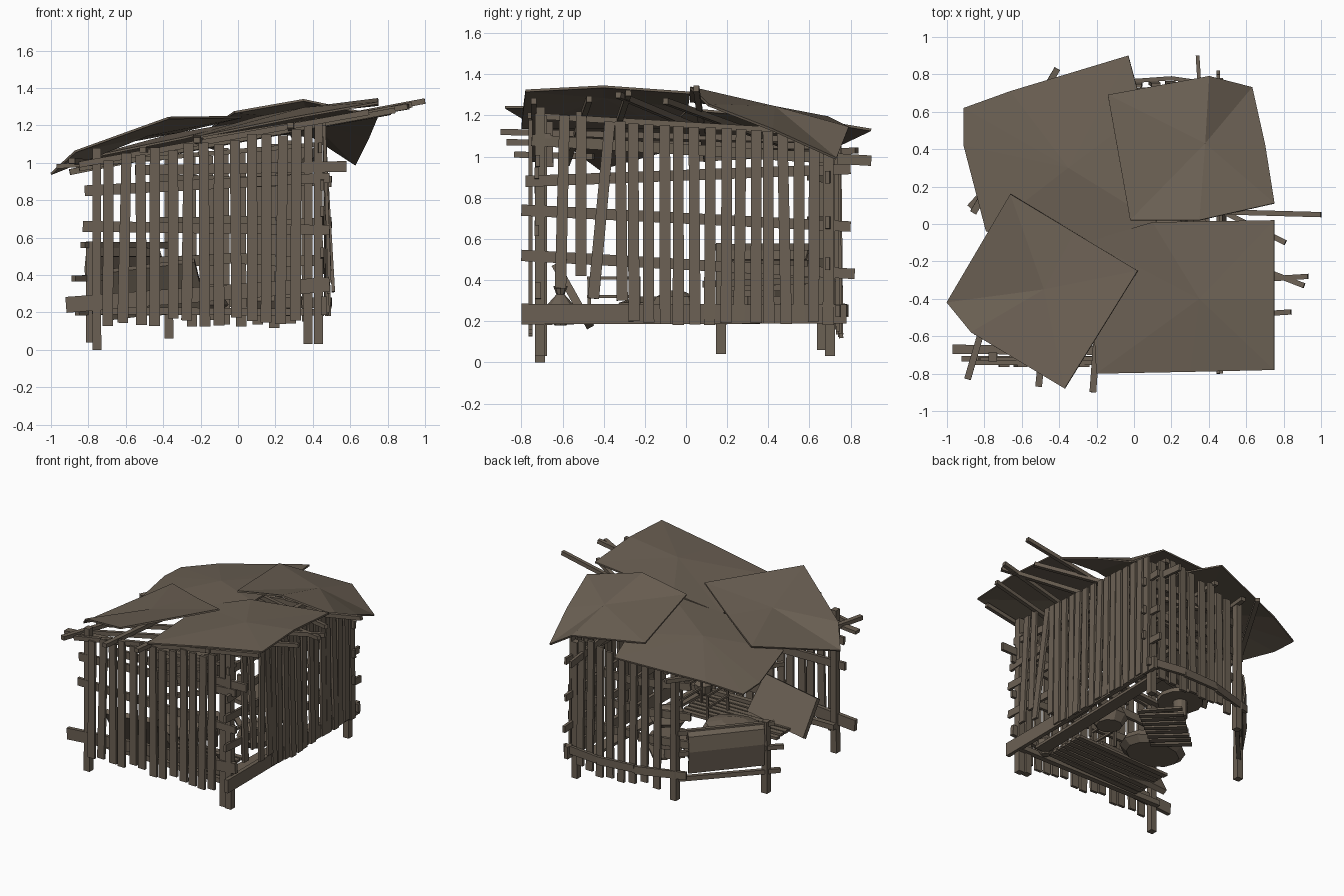
import bpy, bmesh, math, random
from mathutils import Vector as V
random.seed(4)


def material(name, col):
    m = bpy.data.materials.new(name)
    m.diffuse_color = (*col, 1)
    return m


WOOD = material("weathered brown", (0.148, 0.118, 0.088))


def finish(name, bm):
    bmesh.ops.recalc_face_normals(bm, faces=bm.faces)
    me = bpy.data.meshes.new(name)
    bm.to_mesh(me)
    bm.free()
    me.materials.append(WOOD)
    ob = bpy.data.objects.new(name, me)
    bpy.context.collection.objects.link(ob)
    return ob


def add_beam(bm, a, b, w, t, wide):
    """Box from a to b, width w along 'wide', thickness t across it."""
    a, b = V(a), V(b)
    d = (b - a).normalized()
    s = V(wide)
    s = (s - d * s.dot(d)).normalized()
    n = d.cross(s)
    ring = []
    for p, k in ((a, 1.0), (b, 0.92)):
        ring.append([bm.verts.new(p + s * (i * w * k / 2) + n * (j * t / 2))
                     for i, j in ((-1, -1), (1, -1), (1, 1), (-1, 1))])
    bm.faces.new(ring[0])
    bm.faces.new(ring[1])
    for i in range(4):
        j = (i + 1) % 4
        bm.faces.new((ring[0][i], ring[0][j], ring[1][j], ring[1][i]))


def beams(name, items, w, t, wide):
    bm = bmesh.new()
    for a, b in items:
        add_beam(bm, a, b, w, t, wide)
    return finish(name, bm)


def sheet(name, pts, mid, thick=0.012):
    """Stiff roof sheet: outline points fanned around a middle point."""
    bm = bmesh.new()
    vs = [bm.verts.new(p) for p in pts]
    c = bm.verts.new(mid)
    for i in range(len(vs)):
        bm.faces.new((vs[i], vs[(i + 1) % len(vs)], c))
    ob = finish(name, bm)
    m = ob.modifiers.new("thickness", 'SOLIDIFY')
    m.thickness = thick
    m.offset = 0
    return ob


def lathe(name, loc, prof, n=12, sy=1.0):
    """Turned part from (radius, height) pairs."""
    bm = bmesh.new()
    rings = [[bm.verts.new((loc[0] + r * math.cos(6.28319 * i / n),
                            loc[1] + sy * r * math.sin(6.28319 * i / n), loc[2] + z))
              for i in range(n)] for r, z in prof]
    bm.faces.new(rings[0])
    bm.faces.new(rings[-1])
    for p, q in zip(rings, rings[1:]):
        for i in range(n):
            bm.faces.new((p[i], p[(i + 1) % n], q[(i + 1) % n], q[i]))
    return finish(name, bm)


def r(k):
    return random.uniform(-k, k)


# corner posts
beams("post", [((-0.755, -0.71, 0), (-0.755, -0.71, 1.08)),
               ((0.43, -0.71, 0.03), (0.43, -0.71, 1.24)),
               ((0.375, -0.70, 0.03), (0.375, -0.70, 1.2)),
               ((0.43, 0.70, 0.03), (0.43, 0.70, 1.06)),
               ((-0.37, 0.66, 0.06), (-0.37, 0.66, 1.07)),
               ((-0.79, 0.17, 0.04), (-0.79, 0.17, 0.58))], 0.048, 0.048, (1, 0, 0))

# front wall
front = []
for i in range(13):
    x = -0.69 + i * 0.084
    front.append(((x + r(.012), -0.755, 0.15 + r(.03)), (x + r(.012), -0.755, 1.13 + 0.15 * x + r(.02))))
beams("front_plank", front, 0.058, 0.02, (1, 0, 0))
beams("front_rail", [((-0.82, -0.725, 0.85), (0.49, -0.725, 0.92)),
                     ((-0.83, -0.725, 0.66), (0.49, -0.725, 0.64)),
                     ((0.58, -0.72, 0.98), (-0.55, -0.72, 0.96))], 0.058, 0.022, (0, 0, 1))
beams("front_sill", [((-0.92, -0.72, 0.24), (0.49, -0.72, 0.35))], 0.085, 0.03, (0, 0, 1))
beams("front_low_beam", [((-0.78, -0.67, 0.21), (0.46, -0.67, 0.2))], 0.04, 0.04, (0, 0, 1))
beams("front_high_rail", [((-0.97, -0.67, 0.98), (0.45, -0.68, 1.1))], 0.05, 0.025, (0, 1, 0))

# right wall; the front few planks are short and crooked
side = [((0.49, -0.61, 0.36), (0.46, -0.59, 1.2)), ((0.49, -0.51, 0.42), (0.46, -0.51, 1.22)),
        ((0.51, -0.45, 0.31), (0.46, -0.37, 1.17)), ((0.485, -0.31, 0.3), (0.46, -0.32, 1.17))]
for i in range(14):
    y = -0.25 + i * 0.073
    side.append(((0.48 + r(.01), y + r(.008), 0.19 + r(.01)), (0.465, y + r(.012), 1.16 - 0.05 * i / 13)))
beams("right_plank", side, 0.055, 0.018, (0, 1, 0))
beams("right_rail", [((0.45, -0.80, 0.52), (0.45, 0.82, 0.43)),
                     ((0.45, -0.80, 0.74), (0.45, 0.80, 0.66)),
                     ((0.45, -0.78, 0.88), (0.45, 0.80, 0.94)),
                     ((0.44, -0.75, 1.08), (0.34, 0.90, 0.98))], 0.055, 0.02, (0, 0, 1))
beams("right_sill", [((0.46, -0.80, 0.235), (0.46, 0.78, 0.235))], 0.1, 0.03, (0, 0, 1))

# back wall, bowed outwards
def back_pt(x):
    return 0.755 - 0.35 * (x - 0.15) ** 2


back = []
for i in range(8):
    x = 0.37 - i * 0.088
    back.append(((x, back_pt(x), 0.14 + r(.03)), (x + r(.012), back_pt(x) - 0.01, 1.07 + 0.1 * x + r(.02))))
beams("back_plank", back, 0.055, 0.02, (1, 0, 0))
xs = (0.5, 0.2, -0.1, -0.46)
for name, levels, off in (("back_rail", (0.48, 0.68, 0.9), -0.025), ("back_sill", (0.25,), 0.025)):
    rails = []
    for z in levels:
        for p, q in zip(xs, xs[1:]):
            rails.append(((p, back_pt(p) + off, z), (q, back_pt(q) + off, z + r(.015))))
    beams(name, rails, 0.06, 0.022, (0, 0, 1))

# low corner fence with hanging cloth
beams("fence_rail", [((-0.36, 0.66, 0.21), (-0.86, 0.10, 0.2)),
                     ((-0.36, 0.66, 0.4), (-0.88, 0.09, 0.38)),
                     ((-0.38, 0.65, 0.56), (-0.83, 0.13, 0.56))], 0.035, 0.03, (0, 0, 1))
bm = bmesh.new()
rows = []
for k, (out, z) in enumerate(((-0.03, 0.5), (0.0, 0.575), (0.04, 0.54), (0.055, 0.43), (0.03, 0.26))):
    rows.append([bm.verts.new((-0.43 - 0.35 * u - 0.75 * out, 0.60 - 0.41 * u + 0.66 * out, z))
                 for u in (0, 0.5, 1)])
for p, q in zip(rows, rows[1:]):
    for i in range(2):
        bm.faces.new((p[i], p[i + 1], q[i + 1], q[i]))
finish("hanging_cloth", bm).modifiers.new("thickness", 'SOLIDIFY').thickness = 0.012

# roof rafters
beams("long_rafter", [((-0.90, -0.40, 0.95), (0.93, -0.28, 1.31)),
                      ((-0.80, 0.10, 0.99), (1.0, 0.05, 1.33)),
                      ((-0.85, -0.58, 0.97), (0.84, -0.47, 1.28)),
                      ((-0.40, 0.50, 1.05), (0.81, -0.10, 1.27)),
                      ((-0.2, 0.1, 1.12), (0.91, -0.33, 1.3)),
                      ((-0.85, -0.74, 0.99), (0.70, -0.74, 1.27))], 0.032, 0.028, (0, 0, 1))
beams("cross_rafter", [((-0.89, -0.83, 1.01), (-0.78, -0.45, 1.0)),
                       ((-0.86, 0.06, 0.99), (-0.41, 0.83, 1.03)),
                       ((-0.51, -0.87, 1.07), (-0.35, 0.75, 1.05)),
                       ((-0.22, -0.90, 1.12), (-0.10, 0.76, 1.08)),
                       ((0.28, -0.77, 1.2), (0.32, 0.74, 1.11))], 0.036, 0.03, (1, 0, 0))

# four overlapping roof sheets
sheet("roof_sheet_back_left",
      [(-0.91, 0.62, 0.98), (-0.66, 0.71, 1.04), (-0.03, 0.90, 1.13), (0.05, 0.6, 1.18), (0.12, 0.01, 1.23),
       (-0.3, -0.11, 1.13), (-0.79, -0.04, 1.03), (-0.91, 0.42, 0.99)], (-0.35, 0.3, 1.15))
sheet("roof_sheet_front_right",
      [(-0.2, -0.80, 1.14), (0.3, -0.79, 1.24), (0.75, -0.78, 1.32), (0.75, -0.4, 1.34), (0.75, 0.02, 1.31),
       (0.1, 0.01, 1.24), (-0.24, -0.09, 1.14)], (0.35, -0.4, 1.29))
sheet("roof_sheet_back_right",
      [(-0.14, 0.69, 1.19), (0.40, 0.79, 1.14), (0.63, 0.73, 0.99), (0.70, 0.42, 1.13), (0.75, 0.11, 1.25),
       (0.35, 0.02, 1.335), (-0.02, 0.02, 1.27)], (0.38, 0.43, 1.24))
# this one is tipped up at its front corner
sheet("roof_sheet_front_left",
      [(-0.66, 0.16, 1.10), (-0.32, -0.045, 1.165), (0.02, -0.25, 1.245), (-0.37, -0.88, 1.24),
       (-0.87, -0.58, 1.06), (-1.0, -0.42, 0.94)], (-0.48, -0.35, 1.15))

# slatted floor pallets
pal = []
for i in range(7):
    y = -0.62 + i * 0.05
    pal.append(((-0.55, y, 0.2 + r(.008)), (0.25, y + .02, 0.2)))
beams("front_floor_slat", pal, 0.04, 0.02, (0, 1, 0))
mat = []
for i in range(9):
    k = i * 0.045
    mat.append(((-0.42 + k, 0.12 + k * .9, 0.2 + r(.01)), (-0.2 + k, -0.06 + k * .8, 0.2)))
beams("floor_mat_slat", mat, 0.04, 0.015, (1, 1, 0))
beams("floor_board", [((0.33, -0.6, 0.2), (0.36, 0.68, 0.2))], 0.1, 0.02, (1, 0, 0))

# bedding, low table, sack and pot inside
lathe("bedding", (-0.3, -0.16, 0.2), [(0.2, 0), (0.25, 0.04), (0.22, 0.09), (0.1, 0.12)], 12, 0.75)
lathe("low_table", (-0.12, 0.35, 0.2), [(0.05, 0), (0.05, 0.12), (0.16, 0.12), (0.16, 0.15)], 12)
lathe("sack", (0.18, -0.05, 0.2), [(0.09, 0), (0.13, 0.06), (0.1, 0.12), (0.03, 0.15)], 10)
lathe("pot", (0.28, -0.61, 0.18), [(0.03, 0), (0.06, 0.05), (0.065, 0.1), (0.02, 0.15), (0.035, 0.19)], 8)
beams("leaning_board", [((-0.42, -0.48, 0.2), (-0.46, -0.62, 0.45))], 0.5, 0.04, (1, 0, 0))

# small stool frame
st = []
for x in (-0.02, 0.2):
    for y in (-0.47, -0.23):
        st.append(((x, y, 0.19), (x, y, 0.41)))
    for z in (0.32, 0.41):
        st.append(((x, -0.48, z), (x, -0.22, z)))
beams("stool_frame", st, 0.016, 0.016, (1, 0, 0))

# short board hanging near the front corner
beams("hanging_board", [((0.3, -0.67, 0.95), (0.3, -0.67, 1.17))], 0.05, 0.02, (0, 1, 0))
